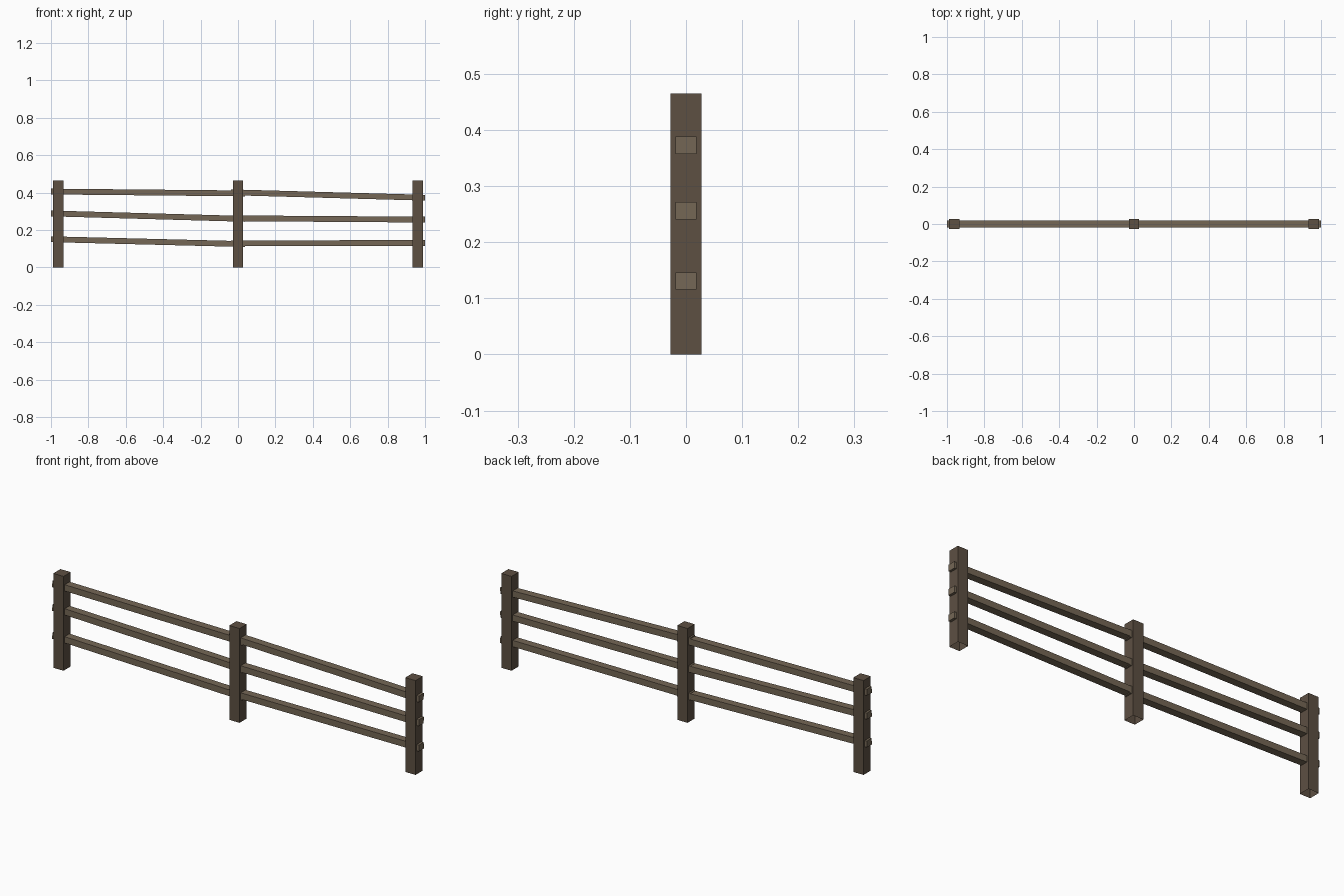
import bpy, bmesh, math
from mathutils import Matrix, Vector

if "Cube" in bpy.data.objects:
    bpy.data.objects.remove(bpy.data.objects["Cube"])


def material(name, color):
    m = bpy.data.materials.new(name)
    m.diffuse_color = (*color, 1)
    m.use_nodes = True
    m.node_tree.nodes["Principled BSDF"].inputs["Base Color"].default_value = m.diffuse_color
    return m


POST_WOOD = material("dark_wood", (0.11, 0.08, 0.055))
RAIL_WOOD = material("light_wood", (0.178, 0.136, 0.092))


def box(name, center, size, mat, tilt=0.0, open_bottom=False):
    bm = bmesh.new()
    bmesh.ops.create_cube(bm, size=1, matrix=Matrix.Diagonal((*size, 1)))
    if open_bottom:
        bm.normal_update()
        down = [f for f in bm.faces if f.normal.z < -0.9]
        bmesh.ops.delete(bm, geom=down, context='FACES_ONLY')
    me = bpy.data.meshes.new(name)
    bm.to_mesh(me)
    bm.free()
    me.materials.append(mat)
    ob = bpy.data.objects.new(name, me)
    ob.location = center
    ob.rotation_euler.y = tilt
    bpy.context.collection.objects.link(ob)
    return ob


# Square posts, open where they meet the ground
POST_W, POST_H = 0.056, 0.465
for side, x in (("left", -0.96), ("middle", 0), ("right", 0.96)):
    box(f"{side}_post", (x, 0, POST_H / 2), (POST_W, POST_W, POST_H),
        POST_WOOD, open_bottom=True)


# Slightly crooked rails that pass through the posts
def rail(name, x0, z0, x1, z1):
    d = Vector((x1 - x0, 0, z1 - z0))
    box(name, ((x0 + x1) / 2, 0, (z0 + z1) / 2), (d.length, 0.038, 0.031),
        RAIL_WOOD, tilt=-math.atan2(d.z, d.x))


OVERLAP = 0.037
levels = {
    "bottom": ((0.151, 0.125), (0.129, 0.131)),
    "middle": ((0.289, 0.260), (0.263, 0.256)),
    "top": ((0.406, 0.396), (0.402, 0.373)),
}
for level, (left, right) in levels.items():
    rail(f"left_{level}_rail", -1, left[0], OVERLAP, left[1])
    rail(f"right_{level}_rail", -OVERLAP, right[0], 1, right[1])
